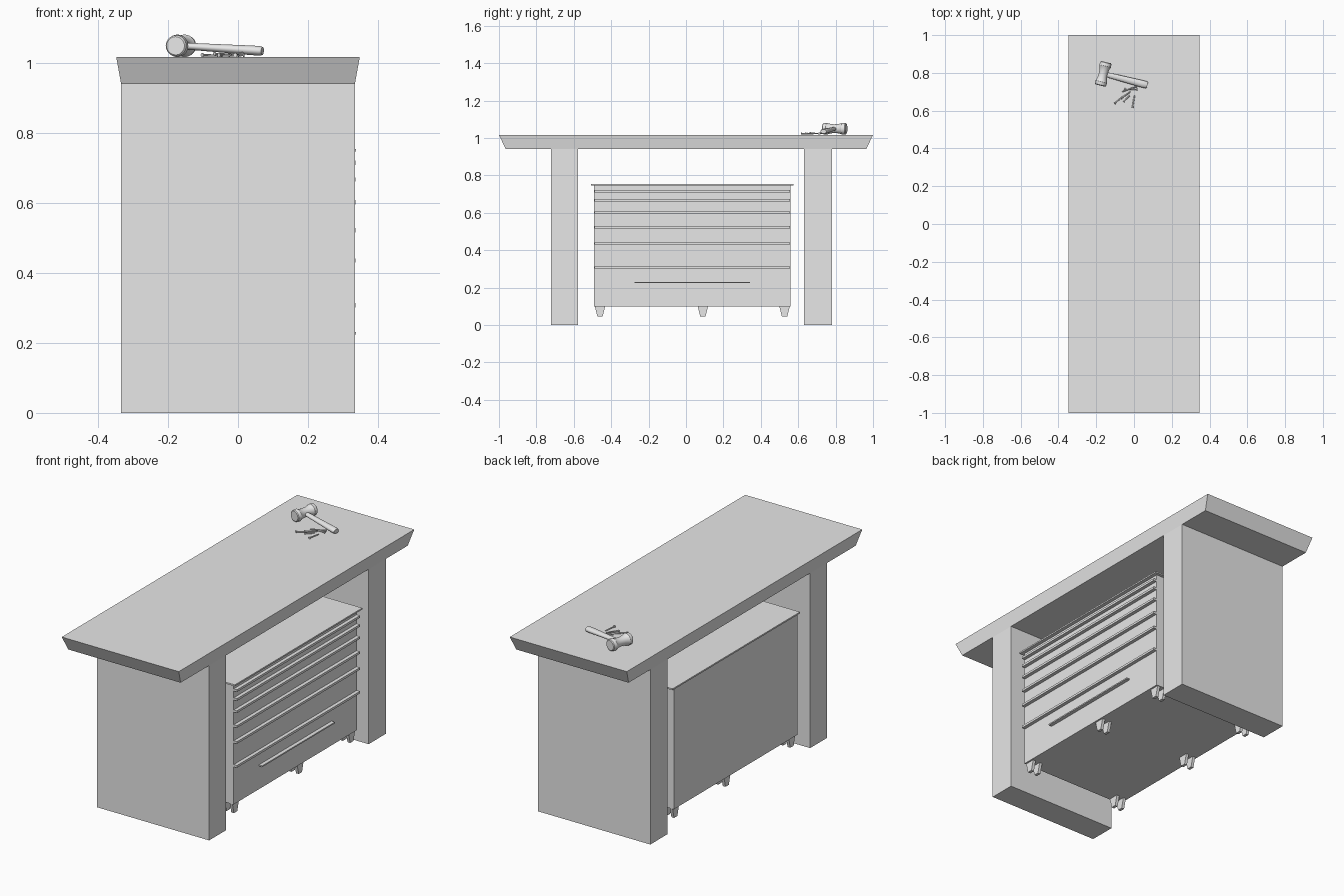
import bpy, bmesh, math
from mathutils import Vector, Matrix

if "Cube" in bpy.data.objects:
    bpy.data.objects.remove(bpy.data.objects["Cube"])

mat = bpy.data.materials.new("plain grey")
mat.diffuse_color = (0.8, 0.8, 0.8, 1)
mat.use_nodes = True
mat.node_tree.nodes["Principled BSDF"].inputs["Base Color"].default_value = mat.diffuse_color


def finish(bm, name, smooth=False):
    bmesh.ops.recalc_face_normals(bm, faces=bm.faces[:])
    me = bpy.data.meshes.new(name)
    bm.to_mesh(me)
    bm.free()
    me.materials.append(mat)
    ob = bpy.data.objects.new(name, me)
    bpy.context.collection.objects.link(ob)
    if smooth:
        bpy.context.view_layer.objects.active = ob
        ob.select_set(True)
        bpy.ops.object.shade_smooth_by_angle(angle=math.radians(35))
        ob.select_set(False)
    return ob


def block(name, x0, x1, y0, y1, z0, z1, inset_x=0, inset_y=0):
    """Box whose bottom is optionally drawn in on x and y."""
    bm = bmesh.new()
    rings = []
    for z, ix, iy in ((z0, inset_x, inset_y), (z1, 0, 0)):
        rings.append([bm.verts.new(p) for p in (
            (x0 + ix, y0 + iy, z), (x1 - ix, y0 + iy, z),
            (x1 - ix, y1 - iy, z), (x0 + ix, y1 - iy, z))])
    a, b = rings
    bm.faces.new(a)
    bm.faces.new(b)
    for i in range(4):
        j = (i + 1) % 4
        bm.faces.new((a[i], a[j], b[j], b[i]))
    return finish(bm, name)


def lathe(name, start, end, profile, sides=24, flat=1.0):
    """Turned shape: profile is (fraction along, radius); flat squashes z."""
    start, end = Vector(start), Vector(end)
    d = end - start
    u = d.cross(Vector((0, 0, 1))).normalized()
    v = u.cross(d).normalized() * flat
    bm = bmesh.new()
    rings = []
    for t, r in profile:
        c = start + d * t
        rings.append([bm.verts.new(c + r * (u * math.cos(k * math.tau / sides)
                                            + v * math.sin(k * math.tau / sides)))
                      for k in range(sides)])
    for a, b in zip(rings, rings[1:]):
        for i in range(sides):
            j = (i + 1) % sides
            bm.faces.new((a[i], a[j], b[j], b[i]))
    bm.faces.new(rings[0])
    bm.faces.new(rings[-1])
    return finish(bm, name, True)


# Bench: tapered top and two slab legs
TOP = 1.017
block("bench_top", -0.348, 0.348, -1, 1, 0.94, TOP, 0.014, 0.036)
block("bench_leg_front", -0.334, 0.334, -0.722, -0.577, 0, 0.94)
block("bench_leg_back", -0.334, 0.334, 0.632, 0.78, 0, 0.94)

# Drawer cabinet with lid
block("cabinet_body", -0.318, 0.317, -0.491, 0.558, 0.10, 0.747)
block("cabinet_lid", -0.322, 0.337, -0.508, 0.574, 0.747, 0.755)

# Drawer edge pulls and the short pull on the bottom drawer
for i, z in enumerate((0.715, 0.667, 0.602, 0.522, 0.436, 0.308)):
    block(f"drawer_pull_{i + 1}", 0.316, 0.336, -0.489, 0.556, z - 0.006, z + 0.006)
block("bottom_drawer_pull", 0.316, 0.337, -0.275, 0.342, 0.224, 0.231)

# Feet: pairs of tapered plates
for y in (-0.46, 0.09, 0.527):
    for x in (-0.30, -0.257, 0.257, 0.30):
        block("cabinet_foot", x - 0.008, x + 0.008, y - 0.028, y + 0.028,
              0.045, 0.101, 0, 0.014)

# Mallet lying on the bench
c = Vector((-0.163, 0.795, 1.0495))
axis = Vector((0.24, 0.97, 0)).normalized() * 0.064
lathe("mallet_head", c - axis, c + axis,
      [(0, 0.026), (0.03, 0.030), (0.17, 0.032), (0.21, 0.029), (0.36, 0.0245),
       (0.5, 0.0235), (0.64, 0.0245), (0.79, 0.029), (0.83, 0.032),
       (0.97, 0.030), (1, 0.026)], 32)
lathe("mallet_handle", c, (0.07, 0.735, 1.0345),
      [(0, 0.013), (0.3, 0.015), (0.6, 0.017), (0.85, 0.019),
       (0.97, 0.019), (1, 0.016)], 20, 0.72)

# Loose nails beside the mallet: (head x, y, tip x, y, height)
nails = [(-0.103, 0.638, -0.050, 0.682, 0), (-0.055, 0.646, -0.020, 0.684, 0),
         (-0.008, 0.616, 0.003, 0.682, 0), (0.014, 0.728, -0.064, 0.700, 0.003),
         (-0.068, 0.664, -0.016, 0.702, 0.003), (0.018, 0.712, -0.058, 0.716, 0)]
for x0, y0, x1, y1, h in nails:
    lathe("nail", (x0, y0, TOP + 0.006 + h), (x1, y1, TOP + 0.004 + h),
          [(0, 0.006), (0.04, 0.006), (0.05, 0.0034), (0.88, 0.0034), (1, 0.0005)], 10)
